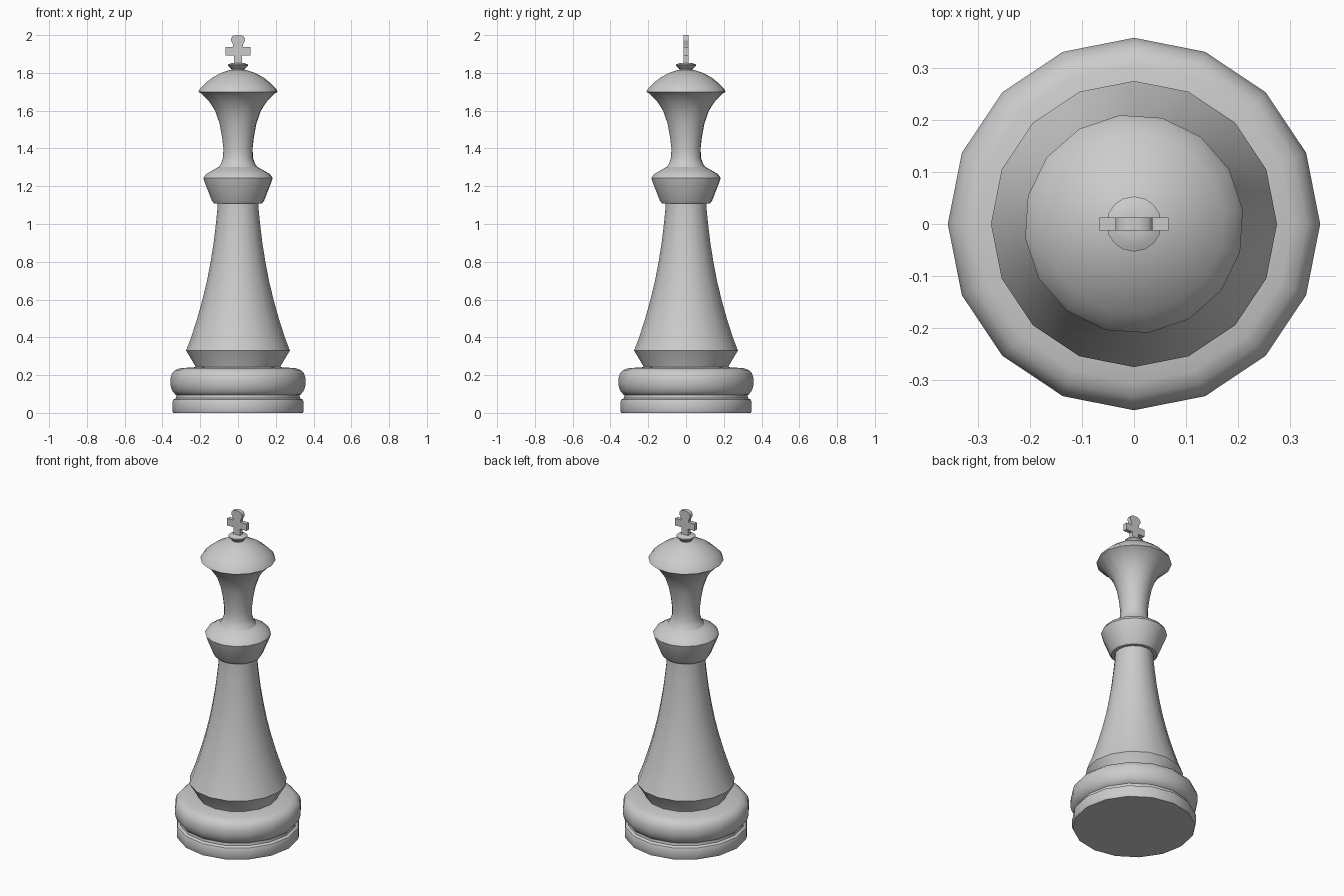
import bpy, bmesh, math


def lathe(name, profile, turn=0.0, sides=16, angle=35):
    """Spin an (r, z) profile about z; both ends are capped."""
    bm = bmesh.new()
    rings = []
    for r, z in profile:
        rings.append([bm.verts.new((r * math.cos(turn + math.tau * i / sides),
                                    r * math.sin(turn + math.tau * i / sides), z))
                      for i in range(sides)])
    for a, b in zip(rings, rings[1:]):
        for i in range(sides):
            j = (i + 1) % sides
            bm.faces.new((a[i], a[j], b[j], b[i]))
    bm.faces.new(rings[0][::-1])
    bm.faces.new(rings[-1])
    finish(name, bm, angle)


def finish(name, bm, angle):
    bmesh.ops.recalc_face_normals(bm, faces=bm.faces)
    mesh = bpy.data.meshes.new(name)
    bm.to_mesh(mesh)
    bm.free()
    obj = bpy.data.objects.new(name, mesh)
    bpy.context.collection.objects.link(obj)
    bpy.ops.object.select_all(action='DESELECT')
    obj.select_set(True)
    bpy.context.view_layer.objects.active = obj
    bpy.ops.object.shade_smooth_by_angle(angle=math.radians(angle))


# Foot disc and rounded base ring
lathe("foot_disc", [(0.343, 0), (0.348, 0.012), (0.348, 0.058), (0.343, 0.07),
                    (0.328, 0.078), (0.325, 0.10)])
lathe("base_ring", [(0.31, 0.088), (0.332, 0.097), (0.350, 0.120), (0.358, 0.150),
                    (0.358, 0.180), (0.350, 0.208), (0.332, 0.227), (0.305, 0.237),
                    (0.21, 0.243)])

# Flared skirt and tapering body
lathe("body", [(0.222, 0.235), (0.227, 0.25), (0.275, 0.33), (0.248, 0.40),
               (0.216, 0.50), (0.188, 0.60), (0.164, 0.70), (0.145, 0.80),
               (0.129, 0.90), (0.117, 1.0), (0.109, 1.08), (0.108, 1.12)])

# Collar, waist and domed crown, slightly turned
turn = math.radians(7.5)
lathe("collar", [(0.128, 1.108), (0.140, 1.125), (0.178, 1.22), (0.185, 1.243),
                 (0.172, 1.263), (0.140, 1.282), (0.108, 1.30), (0.08, 1.31)],
      turn, angle=45)
lathe("crown", [(0.108, 1.295), (0.090, 1.32), (0.080, 1.35), (0.078, 1.40),
                (0.085, 1.46), (0.098, 1.53), (0.122, 1.60), (0.155, 1.65),
                (0.192, 1.688), (0.211, 1.70), (0.203, 1.717), (0.175, 1.745),
                (0.137, 1.775), (0.092, 1.799), (0.045, 1.815), (0.02, 1.818)], turn)

# Small finial under the cross
lathe("finial", [(0.034, 1.81), (0.034, 1.82), (0.053, 1.838), (0.053, 1.844),
                 (0.040, 1.850), (0.0225, 1.853)])

# Flat cross: mirrored half outline, extruded in y
half = [(0.022, 1.848), (0.022, 1.893), (0.066, 1.893), (0.066, 1.936), (0.025, 1.936),
        (0.028, 1.955), (0.036, 1.968), (0.036, 1.983), (0.028, 1.995), (0.012, 2.0)]
outline = half + [(-x, z) for x, z in reversed(half)]
bm = bmesh.new()
face = bm.faces.new([bm.verts.new((x, -0.0125, z)) for x, z in outline])
ext = bmesh.ops.extrude_face_region(bm, geom=[face])
bmesh.ops.translate(bm, vec=(0, 0.025, 0),
                    verts=[v for v in ext["geom"] if isinstance(v, bmesh.types.BMVert)])
finish("cross", bm, 40)
